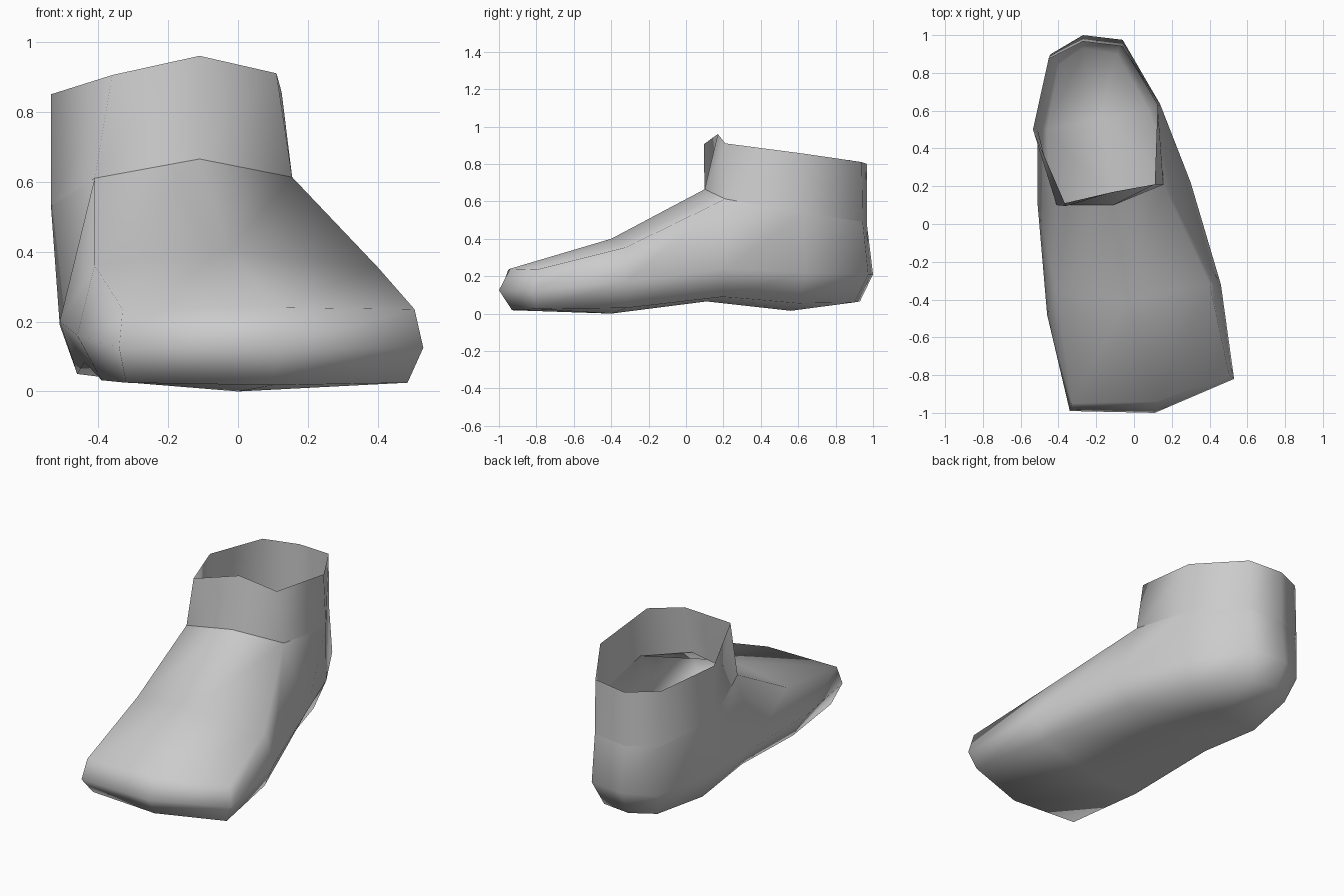
import bpy
import bmesh

if "Cube" in bpy.data.objects:
    bpy.data.objects.remove(bpy.data.objects["Cube"])

# Loops run around the foot: toe left, mid, right; right side x3; heel x3; left side x3
SOLE_EDGE = [(-.32, -.91, .025), (.10, -.93, .018), (.485, -.80, .025),
             (.40, -.32, .03), (.22, .20, .09), (.08, .60, .055),
             (-.09, .90, .06), (-.27, .93, .065), (-.40, .84, .06),
             (-.46, .50, .05), (-.44, .10, .085), (-.39, -.45, .032)]
WIDEST = [(-.34, -.99, .125), (.11, -1.0, .125), (.53, -.82, .125),
          (.46, -.32, .17), (.30, .22, .24), (.135, .64, .22),
          (-.06, .975, .21), (-.27, 1.0, .21), (-.44, .90, .20),
          (-.51, .50, .19), (-.51, .10, .20), (-.46, -.48, .16)]
UPPER_EDGE = [(-.33, -.95, .235), (.12, -.94, .24), (.505, -.80, .235),
              (.40, -.32, .355), (.155, .21, .613), (.14, .63, .54),
              (-.06, .945, .49), (-.27, .967, .48), (-.45, .885, .49),
              (-.535, .50, .53), (-.41, .10, .61), (-.41, -.36, .36)]
SOLE_MID = [(0, -.40, 0), (-.10, .11, .065), (-.18, .56, .015)]
TOP_MID = [(-.03, -.40, .40), (-.11, .10, .665)]
# Shaft rim starts at the right front and goes round the heel to the front centre
COLLAR = [(.11, .21, .91), (.125, .63, .855), (-.06, .94, .81),
          (-.27, .967, .80), (-.45, .875, .82), (-.535, .50, .85),
          (-.36, .095, .905), (-.11, .17, .96)]


def bridge(bm, a, b):
    n = len(a)
    for i in range(n):
        j = (i + 1) % n
        bm.faces.new((a[i], a[j], b[j], b[i]))


def finish(bm, name):
    for f in bm.faces:
        f.smooth = True
    mesh = bpy.data.meshes.new(name)
    bm.to_mesh(mesh)
    bm.free()
    obj = bpy.data.objects.new(name, mesh)
    bpy.context.collection.objects.link(obj)


def add(bm, pts):
    return [bm.verts.new(p) for p in pts]


def cap_rows(bm, edge, mids, up):
    # quad strips on either side of a centre line, from the toe backwards
    line = [edge[1]] + mids
    for i in range(len(mids)):
        left_a, left_b = edge[-i % 12], edge[11 - i]
        right_a, right_b = edge[2 + i], edge[3 + i]
        for quad in ((left_a, line[i], line[i + 1], left_b),
                     (line[i], right_a, right_b, line[i + 1])):
            bm.faces.new(quad if up else quad[::-1])


# Foot: sole, sides and instep, open at the ankle
bm = bmesh.new()
sole, wide, upper = add(bm, SOLE_EDGE), add(bm, WIDEST), add(bm, UPPER_EDGE)
sole_mid, top_mid = add(bm, SOLE_MID), add(bm, TOP_MID)
bridge(bm, sole, wide)
bridge(bm, wide, upper)
cap_rows(bm, sole, sole_mid, False)
cap_rows(bm, upper, top_mid, True)
bm.faces.new((sole[9], sole[8], sole[7], sole_mid[2]))
bm.faces.new((sole_mid[2], sole[7], sole[6], sole[5]))
finish(bm, "foot")

# Ankle shaft: open tube rising from the ankle line
bm = bmesh.new()
ankle = add(bm, UPPER_EDGE[4:11] + TOP_MID[1:])
bridge(bm, ankle, add(bm, COLLAR))
finish(bm, "ankle_shaft")
